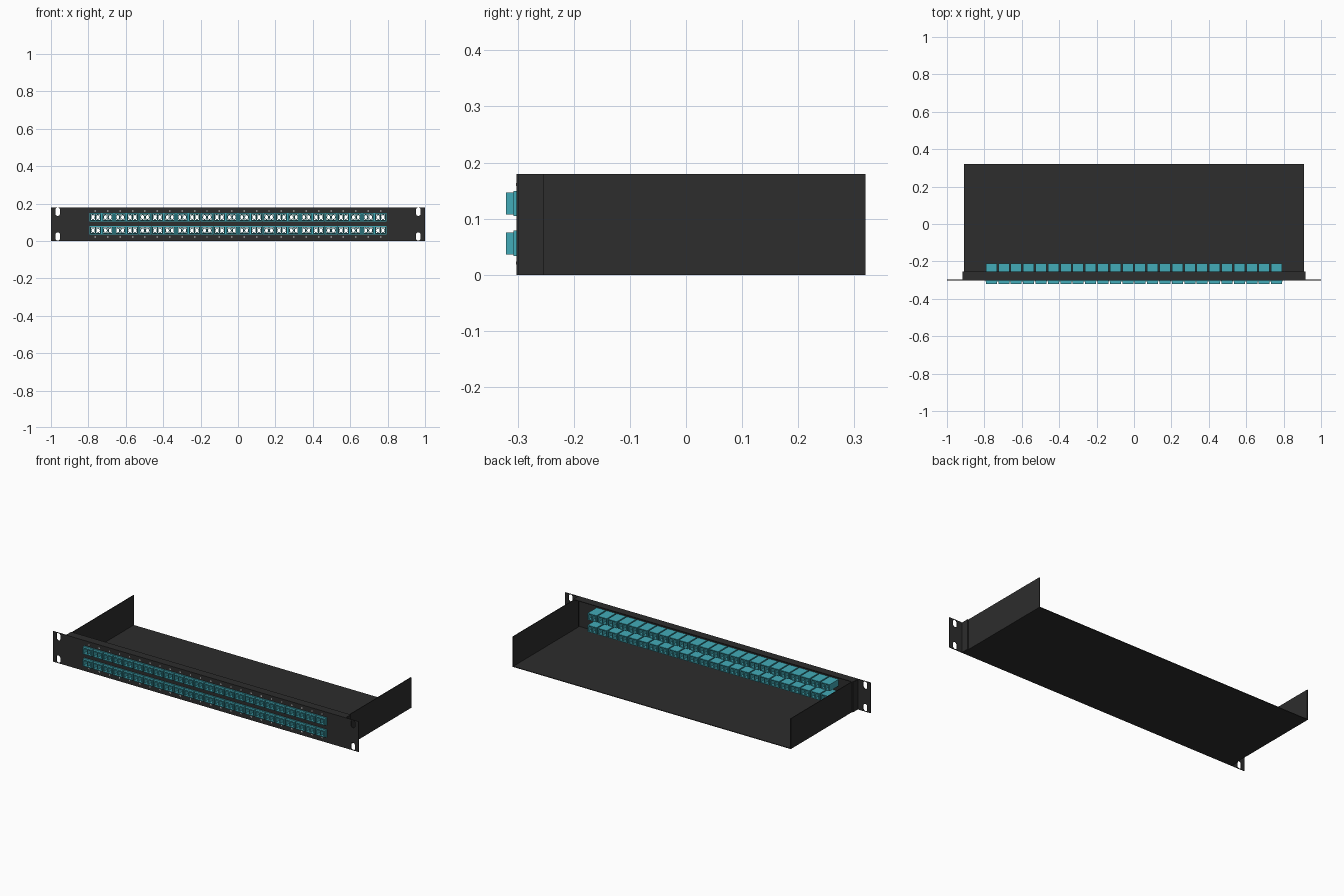
import bpy, bmesh, math
from mathutils import Matrix, Vector

cube = bpy.data.objects.get("Cube")
if cube:
    bpy.data.objects.remove(cube, do_unlink=True)

H, PANEL_Y, BACK_Y, T = 0.18, -0.302, 0.32, 0.004
PITCH, COLS = 0.0663, 24
ROWS = (0.056, 0.127)
X0 = -PITCH * (COLS - 1) / 2


def material(name, rgb):
    m = bpy.data.materials.new(name)
    m.use_nodes = True
    m.diffuse_color = (*rgb, 1)
    m.node_tree.nodes["Principled BSDF"].inputs["Base Color"].default_value = (*rgb, 1)
    return m


black = material("black steel", (0.026, 0.026, 0.026))
teal = material("teal plastic", (0.055, 0.41, 0.48))
white = material("white print", (0.85, 0.85, 0.85))


def box(bm, x, y, z):
    """Add a box from (min, max) ranges."""
    r = (x, y, z)
    size = Vector([b - a for a, b in r])
    mid = Vector([(a + b) / 2 for a, b in r])
    bmesh.ops.create_cube(bm, size=1, matrix=Matrix.Translation(mid) @ Matrix.Diagonal((*size, 1)))


def finish(bm, name, mat):
    mesh = bpy.data.meshes.new(name)
    bmesh.ops.recalc_face_normals(bm, faces=bm.faces)
    bm.to_mesh(mesh)
    bm.free()
    mesh.materials.append(mat)
    ob = bpy.data.objects.new(name, mesh)
    bpy.context.collection.objects.link(ob)
    return ob


def repeat(ob, count, offset):
    m = ob.modifiers.new("repeat", "ARRAY")
    m.count = count
    m.use_relative_offset = False
    m.use_constant_offset = True
    m.constant_offset_displace = offset


# Open tray: floor and two side walls
bm = bmesh.new()
box(bm, (-0.91, 0.91), (PANEL_Y + T, BACK_Y), (0, T))
for s in (-1, 1):
    box(bm, sorted((s * 0.91, s * (0.91 - T))), (-0.29, BACK_Y), (T, H))
finish(bm, "tray", black)

# Folded returns behind the front panel
bm = bmesh.new()
box(bm, (-0.915, 0.915), (PANEL_Y + T, -0.253), (H - T, H))
for s in (-1, 1):
    box(bm, sorted((s * 0.9105, s * 0.916)), (PANEL_Y + T, -0.253), (0, H - T))
finish(bm, "panel_returns", black)

# Front panel with mounting slots and adapter cut-outs
bm = bmesh.new()
box(bm, (-1, 1), (PANEL_Y, PANEL_Y + T), (0, H))
panel = finish(bm, "front_panel", black)

bm = bmesh.new()
for i in range(COLS):
    x = X0 + i * PITCH
    for z in ROWS:
        box(bm, (x - 0.027, x + 0.027), (-0.32, -0.28), (z - 0.018, z + 0.018))
for sx in (-1, 1):
    for z in (0.024, 0.156):
        ring = []
        for k in range(24):
            a = math.tau * (k + 0.5) / 24
            shift = 0.009 if math.sin(a) > 0 else -0.009
            ring.append(bm.verts.new((sx * 0.964 + 0.013 * math.cos(a), -0.32,
                                      z + shift + 0.013 * math.sin(a))))
        face = bm.faces.new(ring)
        ext = bmesh.ops.extrude_face_region(bm, geom=[face])
        tip = [v for v in ext["geom"] if isinstance(v, bmesh.types.BMVert)]
        bmesh.ops.translate(bm, verts=tip, vec=(0, 0.04, 0))
        if not face.is_valid or face not in ext["geom"]:
            # keep the starting cap so that the cutter is closed
            if not any(set(f.verts) == set(ring) for f in bm.faces):
                bm.faces.new(ring)
cutter = finish(bm, "panel_cutter", black)
cutter.hide_render = True
mod = panel.modifiers.new("openings", "BOOLEAN")
mod.operation = "DIFFERENCE"
mod.solver = "EXACT"
mod.object = cutter
bpy.context.view_layer.objects.active = panel
bpy.ops.object.modifier_apply(modifier=mod.name)
bpy.data.objects.remove(cutter, do_unlink=True)


# Duplex adapter: open frame with two through ports
def frame(bm, half_w, half_h, y, port_w=0.0105, port_h=0.0145, mid=0.0025):
    for s in (-1, 1):
        inner = mid + 2 * port_w
        box(bm, sorted((s * inner, s * half_w)), y, (-half_h, half_h))
        box(bm, (-inner, inner), y, sorted((s * port_h, s * half_h)))
    box(bm, (-mid, mid), y, (-port_h, port_h))


bm = bmesh.new()
frame(bm, 0.0294, 0.0195, (-0.321, -0.307))
frame(bm, 0.0325, 0.0225, (-0.307, PANEL_Y))
frame(bm, 0.0265, 0.0175, (PANEL_Y, -0.295))
frame(bm, 0.0294, 0.0195, (-0.295, -0.211))
# Oval sleeve halfway through each port
for cx in (-0.013, 0.013):
    loops = []
    for y, rx, rz in ((-0.285, 0.0105, 0.0145), (-0.285, 0.008, 0.011),
                      (-0.245, 0.008, 0.011), (-0.245, 0.0105, 0.0145)):
        loops.append([bm.verts.new((cx + rx * math.cos(math.tau * k / 12), y,
                                    rz * math.sin(math.tau * k / 12))) for k in range(12)])
    for a, b in zip(loops, loops[1:] + loops[:1]):
        for k in range(12):
            n = (k + 1) % 12
            bm.faces.new((a[k], a[n], b[n], b[k]))
adapters = finish(bm, "duplex_adapters", teal)
adapters.location = (X0, 0, ROWS[0])
repeat(adapters, COLS, (PITCH, 0, 0))
repeat(adapters, 2, (0, 0, ROWS[1] - ROWS[0]))

# Small printed marks above and below the rows
bm = bmesh.new()
for z in (0.021, 0.161):
    box(bm, (-0.004, 0.004), (PANEL_Y - 0.0008, PANEL_Y), (z - 0.003, z + 0.003))
marks = finish(bm, "port_marks", white)
marks.location.x = X0
repeat(marks, COLS, (PITCH, 0, 0))
